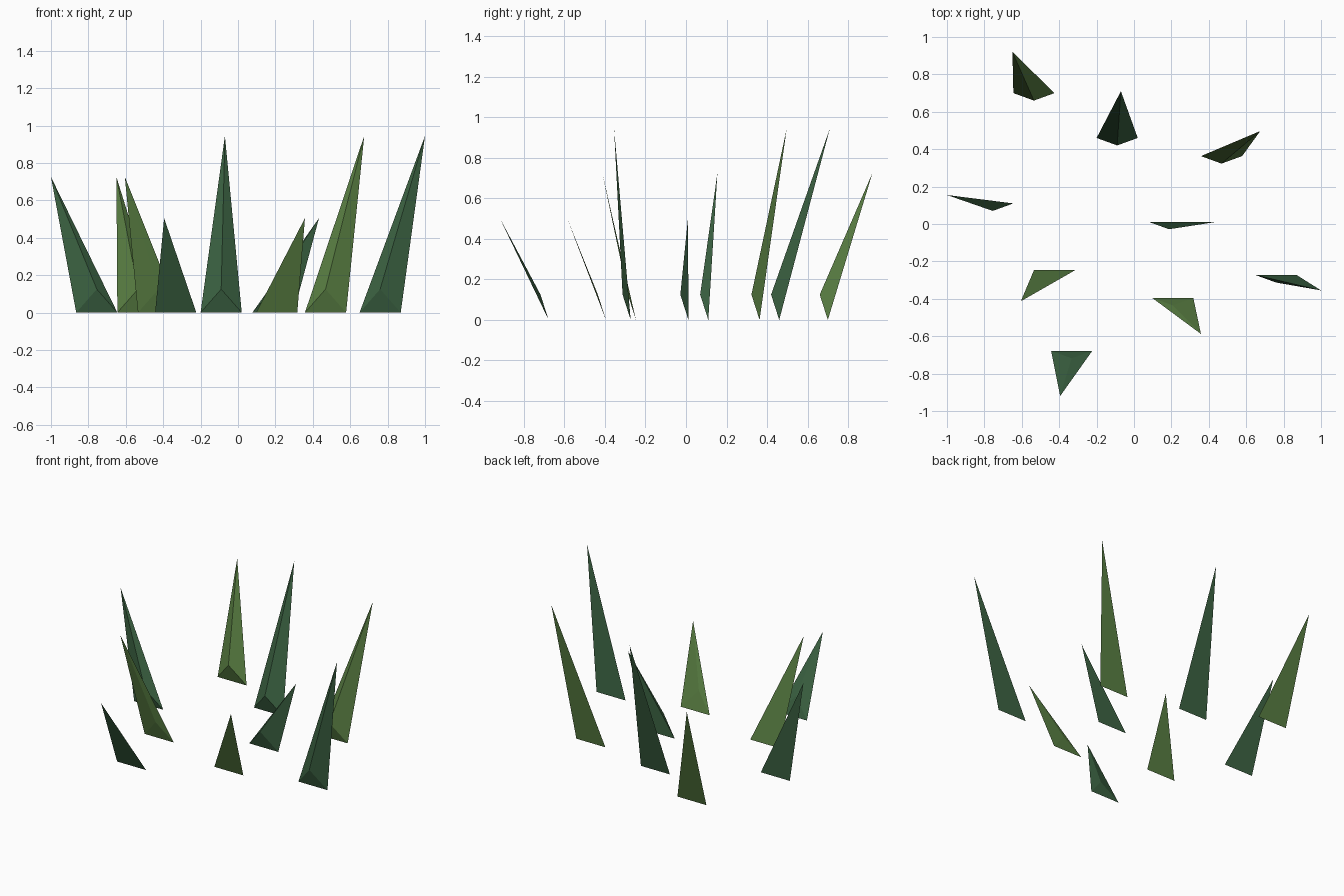
import bpy, bmesh
from mathutils import Vector

if "Cube" in bpy.data.objects:
    bpy.data.objects.remove(bpy.data.objects["Cube"])

HALF_W, RIDGE_Y, RIDGE_Z = 0.11, -0.04, 0.125
SHORT, MEDIUM, TALL = 0.505, 0.725, 0.945


def material(name, rgb):
    m = bpy.data.materials.new(name)
    m.diffuse_color = (*rgb, 1)
    m.use_nodes = True
    m.node_tree.nodes["Principled BSDF"].inputs["Base Color"].default_value = m.diffuse_color
    return m


light = material("light_green", (0.10, 0.21, 0.055))
dark = material("dark_green", (0.045, 0.125, 0.055))


def blade(name, x, y, tip_x, tip_y, height, mat):
    """Closed low-poly spike: base edge, front ridge point and leaning tip."""
    bm = bmesh.new()
    left, right, ridge, tip = [bm.verts.new(Vector(p)) for p in (
        (x - HALF_W, y, 0), (x + HALF_W, y, 0),
        (x, y + RIDGE_Y, RIDGE_Z), (tip_x, tip_y, height))]
    for f in ((left, ridge, tip), (ridge, right, tip),
              (left, right, ridge), (right, left, tip)):
        bm.faces.new(f)
    bmesh.ops.recalc_face_normals(bm, faces=bm.faces)
    mesh = bpy.data.meshes.new(name)
    bm.to_mesh(mesh)
    bm.free()
    mesh.materials.append(mat)
    bpy.context.collection.objects.link(bpy.data.objects.new(name, mesh))


# base centre x, y, tip x, y, height, colour
blades = [
    (-0.535, 0.70, -0.65, 0.92, MEDIUM, light),
    (-0.09, 0.46, -0.07, 0.71, TALL, dark),
    (0.468, 0.363, 0.675, 0.497, TALL, light),
    (-0.755, 0.11, -1.0, 0.155, MEDIUM, dark),
    (0.187, 0.012, 0.433, 0.01, SHORT, dark),
    (-0.425, -0.247, -0.605, -0.413, MEDIUM, light),
    (0.207, -0.395, 0.358, -0.588, SHORT, light),
    (-0.333, -0.678, -0.395, -0.92, SHORT, dark),
    (0.76, -0.273, 1.0, -0.355, TALL, dark),
]
for i, b in enumerate(blades, 1):
    blade(f"grass_blade_{i}", *b)
